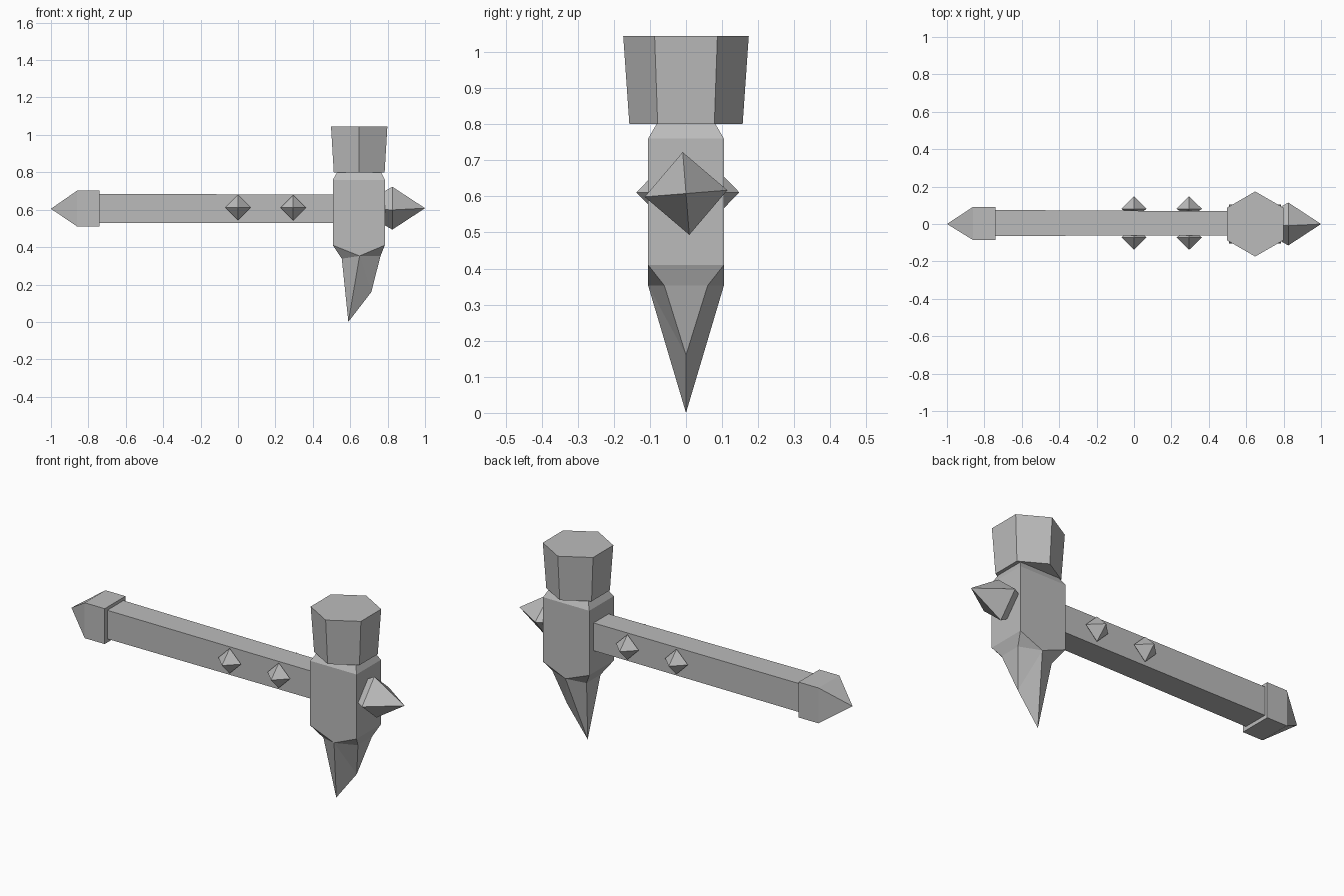
import bpy, bmesh, math
from mathutils import Matrix, Vector

cube = bpy.data.objects.get("Cube")
if cube:
    bpy.data.objects.remove(cube, do_unlink=True)

# One plain grey for everything
grey = bpy.data.materials.new("plain grey")
grey.use_nodes = True
colour = (0.5, 0.5, 0.5, 1)
grey.diffuse_color = colour
grey.node_tree.nodes["Principled BSDF"].inputs["Base Color"].default_value = colour


def finish(name, bm):
    bmesh.ops.recalc_face_normals(bm, faces=bm.faces)
    mesh = bpy.data.meshes.new(name)
    bm.to_mesh(mesh)
    bm.free()
    mesh.materials.append(grey)
    obj = bpy.data.objects.new(name, mesh)
    bpy.context.collection.objects.link(obj)
    return obj


def hull(name, points):
    """Convex flat-faced solid around the points."""
    bm = bmesh.new()
    for p in points:
        bm.verts.new(p)
    bmesh.ops.convex_hull(bm, input=bm.verts)
    bmesh.ops.dissolve_limit(bm, angle_limit=0.01, verts=bm.verts, edges=bm.edges)
    return finish(name, bm)


def rect(x, y0, y1, z0, z1):
    return [(x, y, z) for y in (y0, y1) for z in (z0, z1)]


def spike(name, centre, direction, radius, tip, root, twist=0.0):
    """Four-sided spike with a short tapered root."""
    axis = Vector(direction)
    up = Vector((0, 0, 1))
    side = axis.cross(up)
    c = Vector(centre)
    ring = [c + radius * (math.cos(a) * side + math.sin(a) * up)
            for a in (twist + i * math.pi / 2 for i in range(4))]
    return hull(name, ring + [c + axis * tip, c - axis * root])


# Handle and pointed pommel
hull("handle", rect(-0.75, -0.064, 0.075, 0.53, 0.685)
     + rect(0.55, -0.06, 0.068, 0.53, 0.68))
hull("pommel", rect(-0.74, -0.086, 0.092, 0.51, 0.702)
     + rect(-0.86, -0.086, 0.092, 0.51, 0.702) + [(-1, 0, 0.605)])

# Head block running down into a hooked pick; half is listed, half mirrored
half = {
    "a": (0.53, 0.082, 0.80), "b": (0.765, 0.082, 0.80),
    "c": (0.507, 0.105, 0.76), "d": (0.785, 0.105, 0.76),
    "e": (0.507, 0.105, 0.41), "f": (0.785, 0.105, 0.41),
    "m": (0.65, 0.105, 0.353), "g": (0.555, 0.06, 0.338),
    "h": (0.762, 0.06, 0.353),
    "k": (0.713, 0, 0.16), "t": (0.59, 0, 0),
}
bm = bmesh.new()
left = {n: bm.verts.new(p) for n, p in half.items()}
right = {n: left[n] if p[1] == 0 else bm.verts.new((p[0], -p[1], p[2]))
         for n, p in half.items()}
for side in (left, right):
    for face in ("abdc", "cdfme", "emg", "mfh", "gmt", "mhk", "mkt"):
        bm.faces.new([side[n] for n in face])
for p, q in ("ab", "ac", "bd", "ce", "df", "eg", "fh"):
    bm.faces.new([left[p], left[q], right[q], right[p]])
bm.faces.new([left["g"], right["g"], left["t"]])
bm.faces.new([left["h"], right["h"], left["k"]])
finish("head_block_and_pick", bm)

# Flared six-sided hammer face
bm = bmesh.new()
bmesh.ops.create_cone(bm, cap_ends=True, segments=6, radius1=0.157, radius2=0.174,
                      depth=0.245, matrix=Matrix.Translation((0.648, 0, 0.9225)))
if max(v.co.y for v in bm.verts) < 0.17:
    bmesh.ops.rotate(bm, verts=bm.verts, cent=(0.648, 0, 0),
                     matrix=Matrix.Rotation(math.pi / 6, 3, 'Z'))
finish("hammer_face", bm)

# Spikes on the end of the head and both sides of the handle
spike("head_spike", (0.825, 0, 0.608), (1, 0, 0), 0.115, 0.175, 0.2, -0.08)
for x, place in ((0, "inner"), (0.295, "outer")):
    for s, side in ((-1, "front"), (1, "back")):
        spike(f"{place}_{side}_spike", (x, 0.005 + s * 0.076, 0.611),
              (0, s, 0), 0.068, 0.067, 0.045)
